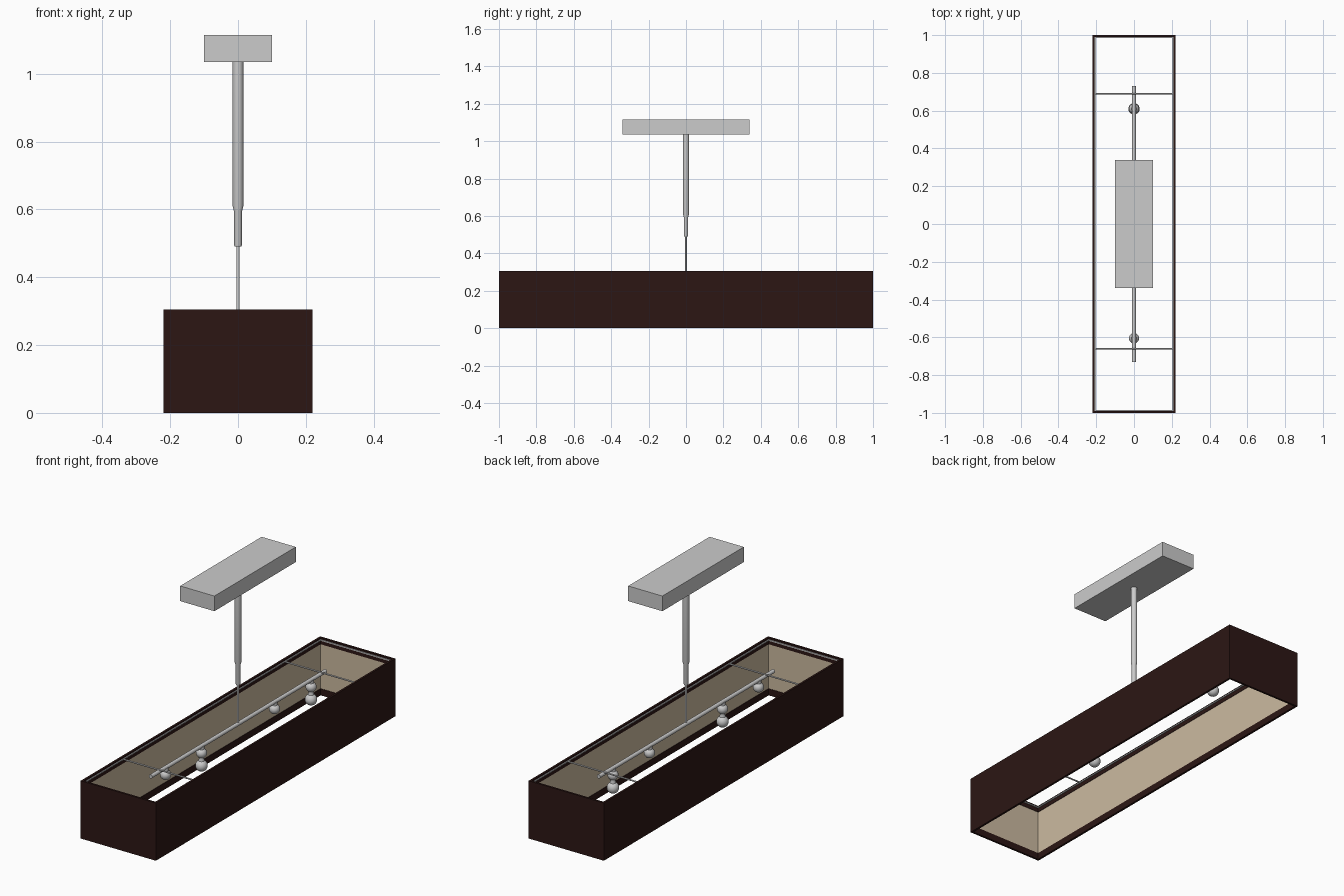
import bpy, bmesh, math
from mathutils import Vector

if "Cube" in bpy.data.objects:
    bpy.data.objects.remove(bpy.data.objects["Cube"])


def material(name, rgb):
    m = bpy.data.materials.new(name)
    m.diffuse_color = (*rgb, 1)
    m.use_nodes = True
    m.node_tree.nodes["Principled BSDF"].inputs["Base Color"].default_value = m.diffuse_color
    return m


brown = material("dark_brown", (0.025, 0.008, 0.007))
cream = material("cream", (0.60, 0.49, 0.35))


def finish(name, bm, mat=None, smooth=False):
    bmesh.ops.recalc_face_normals(bm, faces=bm.faces)
    me = bpy.data.meshes.new(name)
    bm.to_mesh(me)
    bm.free()
    ob = bpy.data.objects.new(name, me)
    bpy.context.collection.objects.link(ob)
    if mat:
        me.materials.append(mat)
    if smooth:
        bpy.ops.object.select_all(action='DESELECT')
        ob.select_set(True)
        bpy.context.view_layer.objects.active = ob
        bpy.ops.object.shade_smooth_by_angle(angle=math.radians(35))
    return ob


# Rectangular tube, open at top and bottom
def frame(name, hx, hy, t, z0, z1, mat=None):
    bm = bmesh.new()
    loops = []
    for x, y, z in ((hx, hy, z0), (hx, hy, z1), (hx - t, hy - t, z1), (hx - t, hy - t, z0)):
        loops.append([bm.verts.new((sx * x, sy * y, z))
                      for sx, sy in ((-1, -1), (1, -1), (1, 1), (-1, 1))])
    for k in range(4):
        a, b = loops[k], loops[(k + 1) % 4]
        for i in range(4):
            j = (i + 1) % 4
            bm.faces.new((a[i], a[j], b[j], b[i]))
    return finish(name, bm, mat)


# Round rod between two points
def rod(name, p, q, r):
    p, q = Vector(p), Vector(q)
    d = q - p
    bm = bmesh.new()
    bmesh.ops.create_cone(bm, cap_ends=True, segments=20, radius1=r, radius2=r, depth=d.length)
    rot = d.to_track_quat('Z', 'Y').to_matrix()
    for v in bm.verts:
        v.co = rot @ v.co + (p + q) / 2
    return finish(name, bm, smooth=True)


# Turned shape from an (r, z) profile
def lathe(name, profile, y=0.0):
    bm = bmesh.new()
    vs = [bm.verts.new((r, 0, z)) for r, z in profile]
    es = [bm.edges.new(e) for e in zip(vs, vs[1:])]
    bmesh.ops.spin(bm, geom=vs + es, axis=(0, 0, 1), cent=(0, 0, 0),
                   angle=2 * math.pi, steps=24)
    bmesh.ops.remove_doubles(bm, verts=bm.verts, dist=1e-5)
    bmesh.ops.translate(bm, verts=bm.verts, vec=(0, y, 0))
    return finish(name, bm, smooth=True)


# Shade: outer shell, cream lining, inner trim bands, wire at the top
H, BAND = 0.305, 0.035
frame("shade_shell", 0.22, 1.0, 0.007, 0, H, brown)
frame("shade_lining", 0.213, 0.993, 0.002, BAND, H - BAND, cream)
frame("trim_bottom", 0.213, 0.993, 0.004, 0, BAND, brown)
frame("trim_top", 0.213, 0.993, 0.004, H - BAND, H, brown)
frame("top_wire", 0.209, 0.989, 0.005, 0.291, 0.297)

# Lamp bar and cross rods carrying the shade
rod("lamp_bar", (0, -0.73, 0.283), (0, 0.73, 0.283), 0.010)
for n, y in (("back", 0.69), ("front", -0.66)):
    rod(n + "_cross_rod", (-0.211, y, 0.292), (0.211, y, 0.292), 0.004)

# Sockets, two of them with a bulb
for i, y in enumerate((-0.605, -0.305, 0.305, 0.61)):
    lathe(f"socket_{i}", [(0, 0.283), (0.014, 0.283), (0.014, 0.268), (0.022, 0.262),
                          (0.027, 0.25), (0.025, 0.236), (0.017, 0.226), (0, 0.226)], y)
    if i in (1, 3):
        ball = [(0.030 * math.sin(a), 0.180 + 0.030 * math.cos(a))
                for a in (math.radians(30 + 15 * k) for k in range(10))]
        lathe(f"bulb_{i}", [(0, 0.232), (0.013, 0.232), (0.013, 0.215)] + ball + [(0, 0.150)], y)

# Telescopic stem
lathe("stem", [(0, 0.283), (0.005, 0.283), (0.005, 0.49), (0.010, 0.49), (0.012, 0.497),
               (0.012, 0.595), (0.016, 0.61), (0.016, 1.04), (0, 1.04)])

# Ceiling canopy
bm = bmesh.new()
bmesh.ops.create_cube(bm, size=1)
for v in bm.verts:
    v.co = (v.co.x * 0.2, v.co.y * 0.68, v.co.z * 0.08 + 1.075)
finish("ceiling_canopy", bm)
